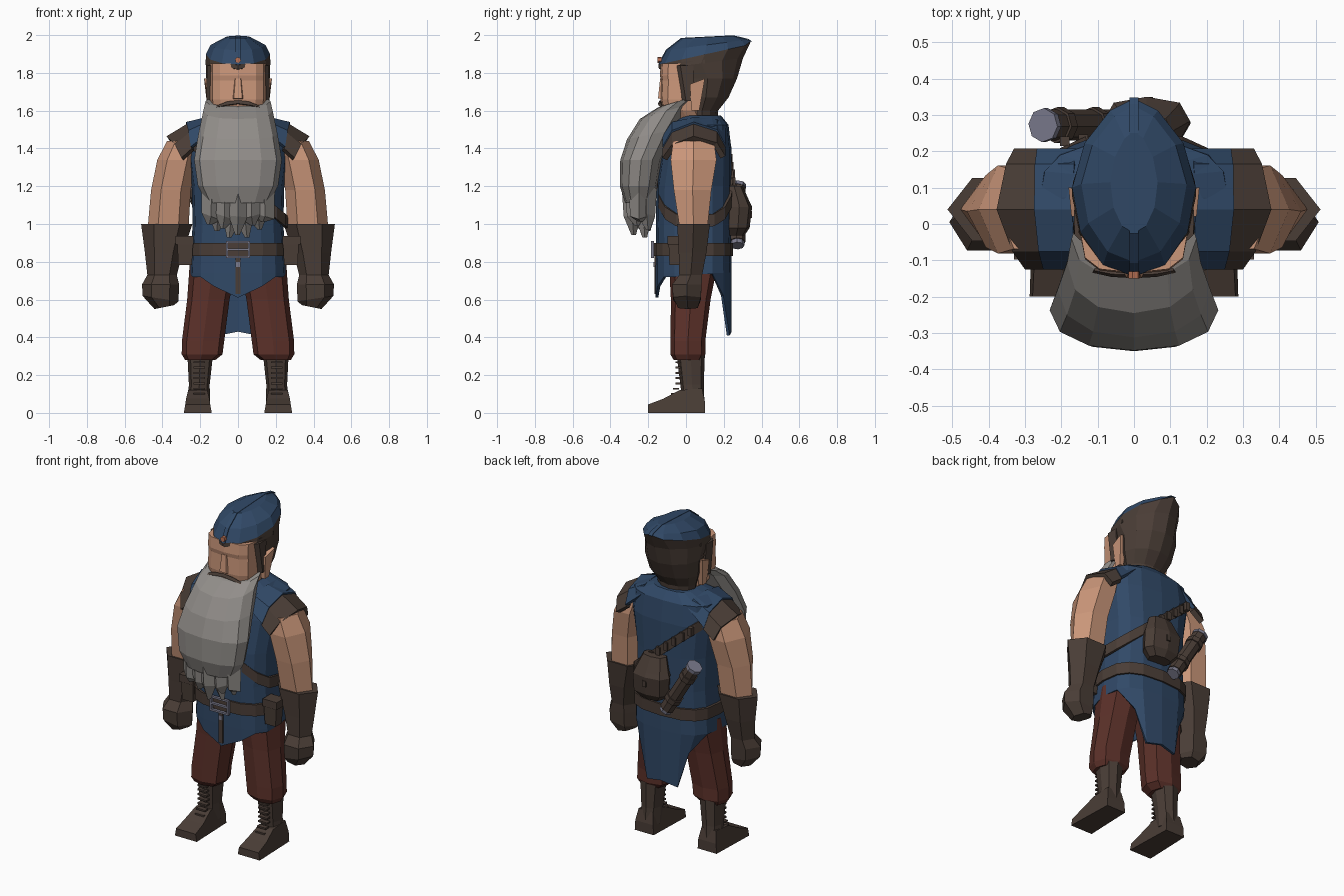
import bpy, bmesh, math, random
from mathutils import Vector

random.seed(4)


def material(name, rgb):
    m = bpy.data.materials.new(name)
    m.diffuse_color = (*rgb, 1)
    return m


BLUE = material("blue cloth", (0.03, 0.066, 0.135))
BROWN = material("dark leather", (0.068, 0.047, 0.037))
RED = material("red brown cloth", (0.105, 0.03, 0.022))
SKIN = material("skin", (0.6, 0.31, 0.195))
GREY = material("grey hair", (0.285, 0.268, 0.252))
METAL = material("metal", (0.2, 0.2, 0.27))
COPPER = material("copper", (0.5, 0.17, 0.09))


def build(name, verts, faces, mat, mirror=False, thick=0):
    me = bpy.data.meshes.new(name)
    me.from_pydata(verts, [], faces)
    bm = bmesh.new()
    bm.from_mesh(me)
    bmesh.ops.recalc_face_normals(bm, faces=bm.faces)
    bm.to_mesh(me)
    bm.free()
    me.materials.append(mat)
    ob = bpy.data.objects.new(name, me)
    bpy.context.collection.objects.link(ob)
    if thick:
        ob.modifiers.new("thickness", "SOLIDIFY").thickness = thick
    if mirror:
        ob.modifiers.new("mirror", "MIRROR")
    return ob


def ring(z, cx, cy, rx, ry, sy=0, sx=0, n=12, p=1.0, point=0.0):
    """Horizontal ring; sy and sx tilt it, p below 1 squares it, point narrows the back."""
    out = []
    for i in range(n):
        t = 2 * math.pi * i / n
        c, s = round(math.cos(t), 6), round(math.sin(t), 6)
        x = math.copysign(abs(c) ** p, c) * rx * (1 - point * max(s, 0) ** 2)
        y = math.copysign(abs(s) ** p, s) * ry
        out.append((cx + x, cy + y, z + sy * y + sx * x))
    return out


def loft(name, rings, mat, mirror=False, caps=True, thick=0):
    n = len(rings[0])
    verts = [v for r in rings for v in r]
    faces = [(k * n + i, k * n + (i + 1) % n, (k + 1) * n + (i + 1) % n, (k + 1) * n + i)
             for k in range(len(rings) - 1) for i in range(n)]
    if caps:
        faces += [tuple(range(n)), tuple(range(len(verts) - n, len(verts)))]
    return build(name, verts, faces, mat, mirror, thick)


def sheet(name, rows, mat, mirror=False, thick=0.01):
    n = len(rows[0])
    verts = [v for r in rows for v in r]
    faces = [(k * n + i, k * n + i + 1, (k + 1) * n + i + 1, (k + 1) * n + i)
             for k in range(len(rows) - 1) for i in range(n - 1)]
    return build(name, verts, faces, mat, mirror, thick)


def box(name, c, s, mat, mirror=False, taper=1.0):
    """Box with centre c and size s; taper scales the bottom."""
    rings = []
    for h, k in ((-0.5, taper), (0.5, 1.0)):
        rings.append([(c[0] + a * s[0] * k / 2, c[1] + b * s[1] * k / 2, c[2] + h * s[2])
                      for a, b in ((-1, -1), (1, -1), (1, 1), (-1, 1))])
    return loft(name, rings, mat, mirror)


def rod(name, a, b, r, mat, n=8):
    a, b = Vector(a), Vector(b)
    d = (b - a).normalized()
    u = d.orthogonal().normalized()
    v = d.cross(u)
    rings = [[tuple(q + r * (math.cos(i * math.tau / n) * u + math.sin(i * math.tau / n) * v))
              for i in range(n)] for q in (a, b)]
    return loft(name, rings, mat)


# Tunic body
loft("tunic_body", [ring(*r, n=16, p=0.72) for r in (
    (0.84, 0, 0.04, 0.25, 0.198), (1.0, 0, 0.04, 0.24, 0.2), (1.2, 0, 0.042, 0.245, 0.198),
    (1.4, 0, 0.058, 0.27, 0.182), (1.525, 0, 0.065, 0.26, 0.16), (1.575, 0, 0.08, 0.13, 0.105))], BLUE)

# Skirt, pointed at the front and with a long flap at the back
top = ring(0.86, 0, 0.04, 0.25, 0.2, n=16, p=0.72)
mid = ring(0.74, 0, 0.04, 0.255, 0.202, n=16, p=0.72)
hem_z = {2: 0.62, 3: 0.41, 4: 0.43, 5: 0.41, 6: 0.62, 11: 0.67, 12: 0.61, 13: 0.67}
hem = [(x * (0.8 if 2 <= i <= 6 else 1), y, hem_z.get(i, 0.72 if y < 0 else 0.735))
       for i, (x, y, z) in enumerate(mid)]
loft("tunic_skirt", [top, mid, hem], BLUE, caps=False, thick=0.015)

# Belt, buckle and front strap
loft("belt", [ring(z, 0, 0.04, 0.262, 0.21, n=16, p=0.72) for z in (0.83, 0.9)], BROWN)
for z in (0.825, 0.865, 0.905):
    box("buckle_bar", (0, -0.177, z), (0.125, 0.016, 0.011), METAL)
box("buckle_side", (0.058, -0.177, 0.865), (0.011, 0.016, 0.09), METAL, True)
box("front_strap", (0, -0.163, 0.73), (0.026, 0.009, 0.2), BROWN)
rod("strap_stud", (0, -0.163, 0.785), (0, -0.171, 0.785), 0.018, METAL, 4)
box("belt_pouch", (0.28, -0.058, 0.85), (0.085, 0.07, 0.135), BROWN, True, 0.85)
box("belt_pouch_flap", (0.283, -0.058, 0.915), (0.095, 0.08, 0.045), BROWN, True)

# Shoulder pads: leather cap with a blue yoke above it
ys = (-0.125, -0.075, 0.04, 0.165, 0.208)
arch = lambda xs, zs: [(x, y, z) for x, y, z in zip(xs, ys, zs)]
inner = arch((0.245, 0.258, 0.27, 0.268, 0.262), (1.4, 1.485, 1.53, 1.49, 1.41))
outer = arch((0.3, 0.335, 0.378, 0.352, 0.33), (1.35, 1.42, 1.465, 1.43, 1.36))
neck = arch((0.16, 0.165, 0.17, 0.165, 0.16), (1.48, 1.54, 1.565, 1.555, 1.51))
sheet("shoulder_pad", [inner, outer], BROWN, True, 0.03)
sheet("shoulder_yoke", [neck, [(x + 0.005, y, z + 0.01) for x, y, z in inner]], BLUE, True, 0.02)

# Bare arms
loft("arm", [ring(*r, n=6) for r in (
    (0.98, 0.37, 0.04, 0.108, 0.085), (1.18, 0.355, 0.035, 0.105, 0.115),
    (1.34, 0.322, 0.04, 0.105, 0.14), (1.44, 0.285, 0.04, 0.09, 0.125))], SKIN, True)

# Gauntlets with fists
loft("gauntlet", [ring(*r, n=6) for r in (
    (0.56, 0.39, 0.01, 0.052, 0.06, 0, -0.2), (0.605, 0.41, 0.005, 0.095, 0.085, 0, 0.15),
    (0.68, 0.41, 0.005, 0.098, 0.09), (0.73, 0.402, 0.025, 0.078, 0.07),
    (0.85, 0.393, 0.035, 0.1, 0.085), (1.0, 0.377, 0.04, 0.136, 0.1))], BROWN, True)

# Trousers
loft("trouser_leg", [ring(*r, n=8, p=0.75) for r in (
    (0.28, 0.2, 0.01, 0.08, 0.075), (0.31, 0.19, 0.01, 0.108, 0.093), (0.38, 0.185, 0.01, 0.112, 0.092),
    (0.6, 0.157, 0.025, 0.112, 0.105), (0.8, 0.13, 0.04, 0.125, 0.13))], RED, True)

# Boots: shaft, foot and laces
loft("boot_shaft", [ring(*r, n=8, p=0.8) for r in (
    (0.05, 0.208, 0.04, 0.06, 0.058), (0.15, 0.205, 0.032, 0.055, 0.062),
    (0.31, 0.2, 0.025, 0.068, 0.075))], BROWN, True)
foot = ((-0.2, 0), (-0.2, 0.045), (-0.12, 0.075), (-0.035, 0.12), (0.085, 0.13), (0.1, 0.06), (0.1, 0))
widths = (0.074, 0.066, 0.062, 0.05, 0.048, 0.06, 0.064)
loft("boot_foot", [[(0.213 + s * w, y, z) for (y, z), w in zip(foot, widths)] for s in (-1, 1)], BROWN, True)
for i in range(7):
    box("boot_lace", (0.205, -0.065 + 0.012 * min(i, 2), 0.1 + i * 0.028), (0.06, 0.03, 0.01), BROWN, True)

# Head and face
loft("head", [ring(*r, n=12, p=0.65) for r in (
    (1.52, 0, 0.03, 0.09, 0.08), (1.6, 0, -0.02, 0.14, 0.105), (1.66, 0, -0.028, 0.148, 0.108),
    (1.76, 0, -0.024, 0.148, 0.108), (1.785, 0, -0.024, 0.148, 0.114), (1.85, 0, -0.02, 0.148, 0.114))], SKIN)
loft("nose", [[(-0.032, -0.12, 1.66), (0.032, -0.12, 1.66), (0.022, -0.148, 1.665), (-0.022, -0.148, 1.665)],
              [(-0.02, -0.12, 1.77), (0.02, -0.12, 1.77), (0.014, -0.137, 1.77), (-0.014, -0.137, 1.77)]], SKIN)
sheet("moustache", [[(0, -0.14, 1.655), (0.06, -0.138, 1.648), (0.11, -0.128, 1.628)],
                    [(0, -0.148, 1.638), (0.06, -0.146, 1.63), (0.115, -0.134, 1.618)]], BROWN, True, 0.008)
loft("ear", [[(0.135, 0.03, 1.6), (0.135, 0.07, 1.6), (0.16, 0.07, 1.6), (0.16, 0.03, 1.6)],
             [(0.135, 0.02, 1.74), (0.135, 0.1, 1.77), (0.18, 0.1, 1.77), (0.172, 0.02, 1.74)]], SKIN, True)

# Hood: leather lower part and blue cap drawn to a point behind
border = ring(1.898, 0, 0.1, 0.17, 0.245, 0.22, point=0.3)
border = [(x, y, z + (0.018 if y > 0.33 else 0)) for x, y, z in border]
loft("hood_lower", [ring(*r, point=0.1) for r in (
    (1.53, 0, 0.08, 0.11, 0.085), (1.6, 0, 0.085, 0.125, 0.085), (1.67, 0, 0.105, 0.155, 0.12),
    (1.77, 0, 0.115, 0.168, 0.155), (1.85, 0, 0.08, 0.171, 0.222, 0.13))] + [border], BROWN)
loft("hood_cap", [border, ring(1.948, 0, 0.11, 0.145, 0.215, 0.13, point=0.35),
                  ring(1.99, 0, 0.115, 0.065, 0.14, 0.05, point=0.3)], BLUE)
spine = ((-0.147, 1.845), (-0.107, 1.922), (-0.026, 1.985), (0.25, 1.999), (0.33, 1.98), (0.348, 1.968))
sheet("hood_seam", [[(s * 0.012, y, z) for y, z in spine] for s in (-1, 1)], BLUE, False, 0.005)
brim = ring(1.85, 0, 0.1, 0.172, 0.245, 0.1)
brow = brim[6:] + brim[:1]
sheet("hood_brim", [brow, [(x, y, z + 0.02) for x, y, z in brow]], BROWN, False, 0.008)
sheet("hood_cheek_edge", [[(0.142, -0.05, 1.84), (0.142, -0.025, 1.65)],
                          [(0.164, -0.03, 1.84), (0.168, 0.0, 1.65)],
                          [(0.165, 0.04, 1.84), (0.155, 0.04, 1.65)]], BROWN, True, 0.014)
rod("brow_gem", (0, -0.13, 1.868), (0, -0.15, 1.868), 0.016, COPPER, 6)

# Beard and its ragged strands
loft("beard", [ring(*r, p=0.9) for r in (
    (1.65, 0, -0.04, 0.172, 0.108, 0.3), (1.597, 0, -0.107, 0.184, 0.138, 0.3),
    (1.475, 0, -0.18, 0.21, 0.132, 0.2), (1.34, 0, -0.237, 0.232, 0.111),
    (1.2, 0, -0.25, 0.212, 0.1), (1.11, 0, -0.25, 0.165, 0.072))], GREY)
for row, y in enumerate((-0.285, -0.235)):
    count = 5 - row
    for i in range(count):
        x = (i - (count - 1) / 2) * 0.07
        tip = 0.92 + 0.03 * (1 - row) + 0.35 * abs(x) + random.uniform(-0.01, 0.02)
        yy = y + 0.25 * abs(x)
        lean = random.uniform(-0.5, 0.5)
        loft("beard_strand", [ring(1.19, x, yy, 0.055, 0.055, n=4),
                              ring(1.04, x * 1.02, yy, 0.05, 0.045, n=4, sx=lean),
                              ring(tip, x + 0.03 * lean, yy + 0.008, 0.012, 0.012, n=4)], GREY)

# Shoulder strap running from the left shoulder to the right hip
strap = [ring(z, 0, 0.048, 0.266, 0.204, 0, -0.82, n=16, p=0.72) for z in (1.195, 1.26)]
loft("cross_strap", strap, BROWN, caps=False, thick=0.015)
for i in range(6):
    x = -0.19 + i * 0.05
    box("strap_loop", (x, 0.25 - 0.12 * abs(x), 1.23 - 0.82 * x), (0.026, 0.026, 0.05), BROWN)

# Back bag and a slanted scroll tube
loft("back_bag", [ring(*r, n=8, p=0.8) for r in (
    (0.94, 0.04, 0.265, 0.07, 0.045), (0.98, 0.04, 0.275, 0.115, 0.062), (1.09, 0.035, 0.282, 0.12, 0.068),
    (1.115, 0.035, 0.278, 0.11, 0.06), (1.2, 0.03, 0.255, 0.075, 0.045))], BROWN)
box("bag_buckle", (0.04, 0.345, 1.05), (0.025, 0.01, 0.035), BROWN)
a, b = Vector((-0.065, 0.272, 0.905)), Vector((-0.24, 0.272, 1.19))
rod("scroll_tube", a, b, 0.043, BROWN)
rod("tube_cap", b, b.lerp(a, -0.06), 0.047, METAL)
rod("tube_base", a, b.lerp(a, 1.07), 0.037, METAL)
for k in (0.2, 0.75):
    rod("tube_band", a.lerp(b, k), a.lerp(b, k + 0.1), 0.05, BROWN)
